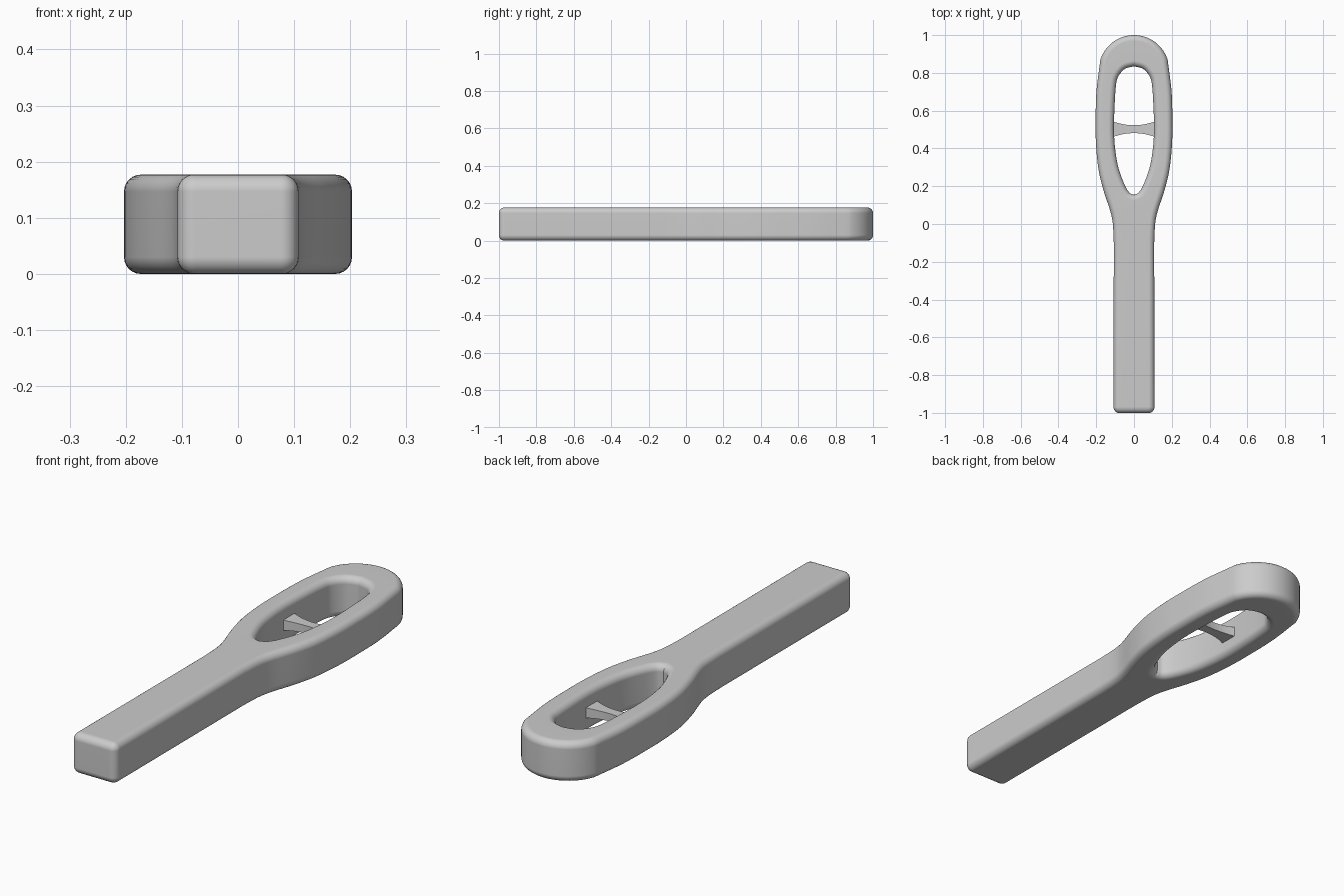
import bpy, bmesh, math
from mathutils import Vector

if "Cube" in bpy.data.objects:
    bpy.data.objects.remove(bpy.data.objects["Cube"])

H = 0.177      # overall thickness
R = 0.03       # edge rounding

grey = bpy.data.materials.new("light grey")
grey.diffuse_color = (0.6, 0.6, 0.6, 1)
grey.use_nodes = True
grey.node_tree.nodes["Principled BSDF"].inputs["Base Color"].default_value = grey.diffuse_color


def spline(pts, n=6):
    """Catmull-Rom curve through the points."""
    p = [Vector(q) for q in pts]
    p = [2 * p[0] - p[1]] + p + [2 * p[-1] - p[-2]]
    out = []
    for a, b, c, d in zip(p, p[1:], p[2:], p[3:]):
        for i in range(n):
            t = i / n
            out.append(0.5 * (2 * b + (c - a) * t + (2 * a - 5 * b + 4 * c - d) * t * t
                              + (3 * b - a - 3 * c + d) * t ** 3))
    return out + [p[-2]]


def arc(cx, cy, r, a0, a1, n):
    return [Vector((cx + r * math.cos(math.radians(a0 + (a1 - a0) * i / n)),
                    cy + r * math.sin(math.radians(a0 + (a1 - a0) * i / n)))) for i in range(n + 1)]


def mirrored(half):
    """Close a right-hand half (bottom to top) into a counter-clockwise loop."""
    return half + [Vector((-p.x, p.y)) for p in reversed(half) if p.x > 1e-4]


def offset(loop, d):
    """Shift a counter-clockwise loop inwards by d."""
    out = []
    for i, p in enumerate(loop):
        e1 = (p - loop[i - 1]).normalized()
        e2 = (loop[(i + 1) % len(loop)] - p).normalized()
        n1, n2 = Vector((-e1.y, e1.x)), Vector((-e2.y, e2.x))
        m = (n1 + n2).normalized()
        out.append(p + m * d / max(0.5, m.dot(n1)))
    return out


def wall(bm, loop, sign):
    """Rounded upright wall; returns the edges of its bottom and top rims."""
    prof = [(R * (1 - math.sin(a)), R * (1 - math.cos(a)))
            for a in (math.radians(15 * k) for k in range(7))]
    prof += [(d, H - z) for d, z in reversed(prof)]
    rings = [[bm.verts.new((p.x, p.y, z)) for p in offset(loop, sign * d)] for d, z in prof]
    n = len(loop)
    for lo, hi in zip(rings, rings[1:]):
        for i in range(n):
            j = (i + 1) % n
            bm.faces.new((lo[i], lo[j], hi[j], hi[i]))
    return [[bm.edges.get((r[i], r[(i + 1) % n])) for i in range(n)] for r in (rings[0], rings[-1])]


def finish(bm, name):
    bmesh.ops.recalc_face_normals(bm, faces=bm.faces)
    me = bpy.data.meshes.new(name)
    bm.to_mesh(me)
    bm.free()
    me.materials.append(grey)
    ob = bpy.data.objects.new(name, me)
    bpy.context.collection.objects.link(ob)
    bpy.ops.object.select_all(action='DESELECT')
    ob.select_set(True)
    bpy.context.view_layer.objects.active = ob
    bpy.ops.object.shade_smooth_by_angle(angle=math.radians(35))
    mod = ob.modifiers.new("even shading", 'WEIGHTED_NORMAL')
    mod.keep_sharp = True
    return ob


# Handle with looped head: rounded outer wall, rounded hole, flat caps
side = spline([(0.107, -0.1), (0.112, 0), (0.126, 0.07), (0.162, 0.18), (0.188, 0.29),
               (0.201, 0.42), (0.203, 0.54), (0.199, 0.7), (0.178, 0.87)])
crown = arc(0, 0.813, 0.187, 17.8, 90, 14)
outer = mirrored(arc(0.077, -0.97, R + 0.001, -90, 0, 6) + side + crown[1:])
hole = mirrored(spline([(0, 0.155), (0.026, 0.168), (0.053, 0.215), (0.083, 0.3), (0.1, 0.4),
                        (0.106, 0.5), (0.103, 0.62), (0.096, 0.73), (0.084, 0.779),
                        (0.05, 0.82), (0, 0.835)]))
bm = bmesh.new()
rims = zip(wall(bm, outer, 1), wall(bm, hole, -1))
for rim_out, rim_in in rims:
    bmesh.ops.triangle_fill(bm, edges=rim_out + rim_in, use_beauty=True)
finish(bm, "handle_body")

# Crossbar in the hole, waisted in the middle
bm = bmesh.new()
sections = []
for i in range(13):
    x = -0.114 + 0.228 * i / 12
    f = (x / 0.114) ** 2
    hy, hz = 0.021 + 0.021 * f, 0.017 + 0.006 * f
    sections.append([bm.verts.new((x, 0.502 + sy * hy, H / 2 + sz * hz))
                     for sy, sz in ((-1, -1), (1, -1), (1, 1), (-1, 1))])
for a, b in zip(sections, sections[1:]):
    for k in range(4):
        bm.faces.new((a[k], a[(k + 1) % 4], b[(k + 1) % 4], b[k]))
bm.faces.new(sections[0])
bm.faces.new(sections[-1])
finish(bm, "crossbar")
